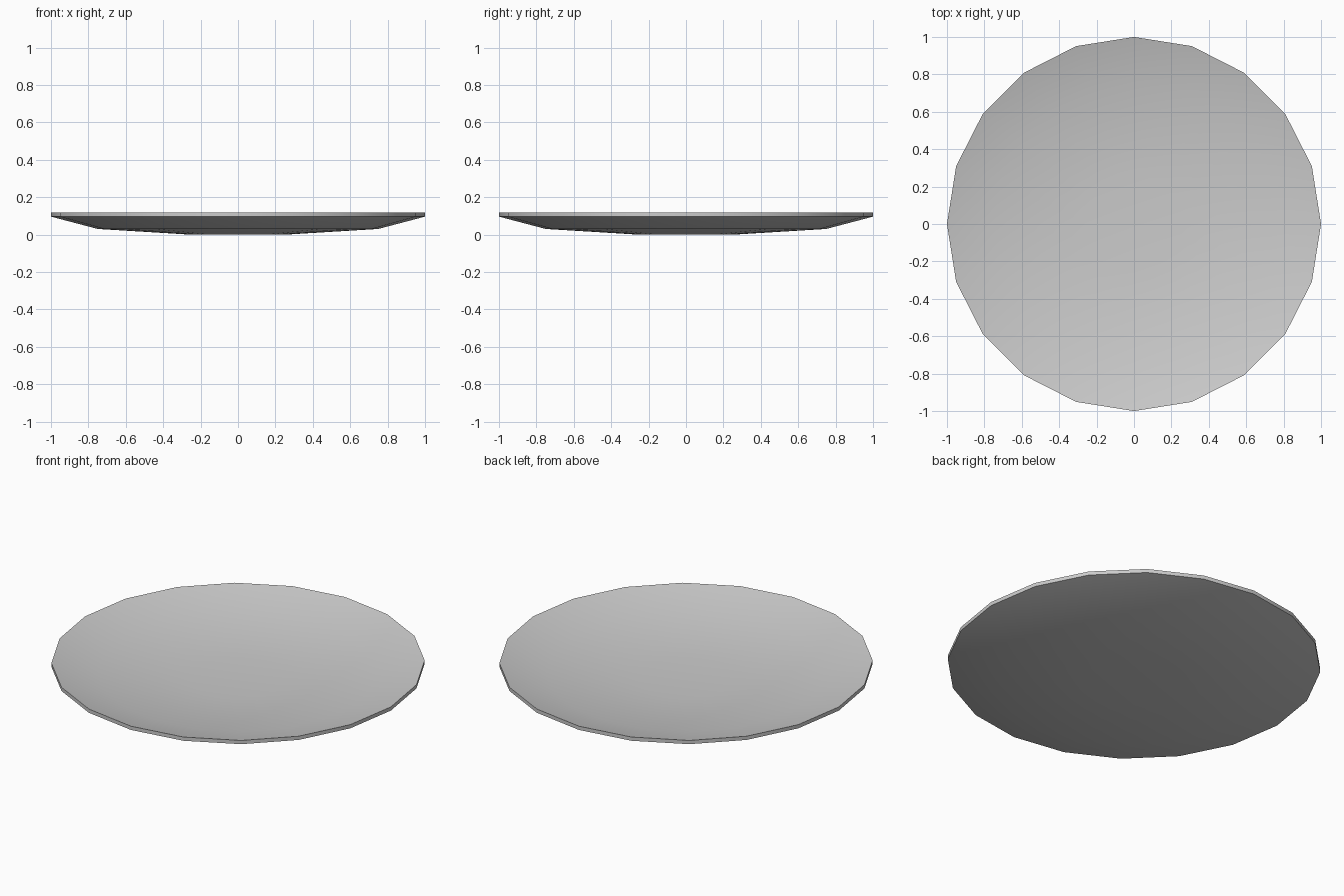
import bpy, bmesh
from math import cos, sin, tau

if "Cube" in bpy.data.objects:
    bpy.data.objects.remove(bpy.data.objects["Cube"])

SIDES = 20
# (radius, height) from underside centre, round the rim, to the upper centre
PROFILE = [(0.26, 0.0), (0.75, 0.03), (1.0, 0.096),
           (1.0, 0.118), (0.75, 0.052), (0.26, 0.022)]

bm = bmesh.new()

# Rings of the shallow dish
rings = [[bm.verts.new((r * cos(tau * i / SIDES), r * sin(tau * i / SIDES), z))
          for i in range(SIDES)] for r, z in PROFILE]

# Walls between neighbouring rings
for low, high in zip(rings, rings[1:]):
    for i in range(SIDES):
        j = (i + 1) % SIDES
        bm.faces.new((low[i], low[j], high[j], high[i]))

# Flat centre, underside and top
bm.faces.new(rings[0][::-1])
bm.faces.new(rings[-1])
bmesh.ops.recalc_face_normals(bm, faces=bm.faces)

mesh = bpy.data.meshes.new("dish")
bm.to_mesh(mesh)
bm.free()
dish = bpy.data.objects.new("dish", mesh)
bpy.context.collection.objects.link(dish)

# Smooth surfaces with a crisp rim
bpy.context.view_layer.objects.active = dish
dish.select_set(True)
bpy.ops.object.shade_smooth_by_angle(angle=0.52)
